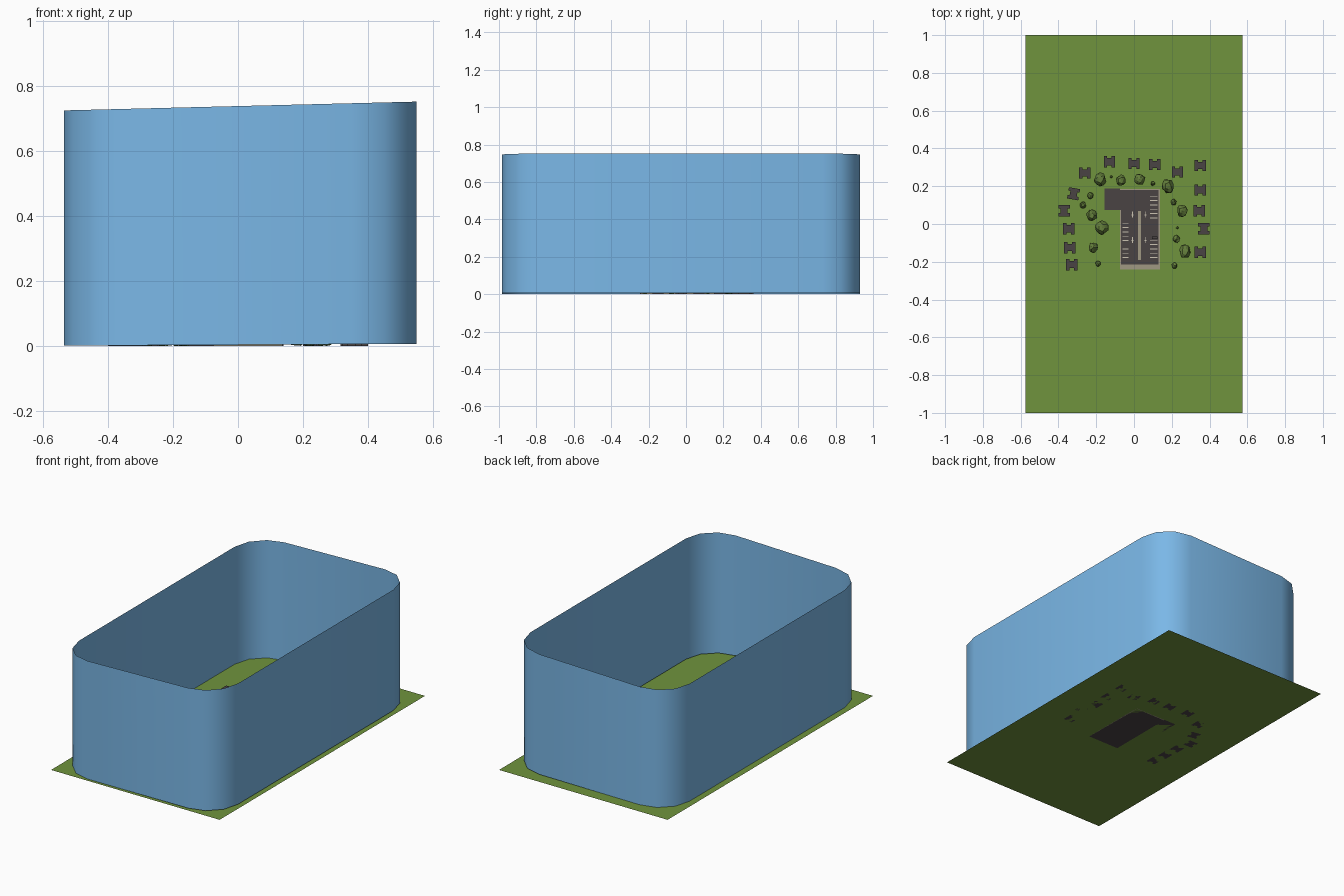
import bpy, bmesh, math, random
from mathutils import Matrix, Vector

random.seed(4)
default = bpy.data.objects.get("Cube")
if default:
    bpy.data.objects.remove(default, do_unlink=True)


def linear(channel):
    c = channel / 255
    return c / 12.92 if c <= 0.04045 else ((c + 0.055) / 1.055) ** 2.4


def material(name, *rgb):
    mat = bpy.data.materials.new(name)
    colour = [linear(c) for c in rgb] + [1]
    mat.use_nodes = True
    mat.diffuse_color = colour
    mat.node_tree.nodes["Principled BSDF"].inputs["Base Color"].default_value = colour
    return mat


SKY = material("sky blue", 124, 186, 234)
GRASS = material("grass green", 112, 148, 61)
TARMAC = material("dark grey", 74, 67, 68)
KERB = material("kerb beige", 160, 152, 130)
PAINT = material("line paint", 205, 198, 180)
LEAF = material("leaf green", 98, 124, 58)


def finish(name, bm, mat, smooth=False):
    mesh = bpy.data.meshes.new(name)
    bm.normal_update()
    bm.to_mesh(mesh)
    bm.free()
    mesh.materials.append(mat)
    for poly in mesh.polygons:
        poly.use_smooth = smooth
    obj = bpy.data.objects.new(name, mesh)
    bpy.context.collection.objects.link(obj)
    return obj


def add_box(bm, x0, x1, y0, y1, z0, z1):
    place = Matrix.Translation(((x0 + x1) / 2, (y0 + y1) / 2, (z0 + z1) / 2))
    size = Matrix.Diagonal((x1 - x0, y1 - y0, z1 - z0, 1))
    bmesh.ops.create_cube(bm, size=1, matrix=place @ size)


def plates(name, rects, z0, z1, mat):
    bm = bmesh.new()
    for rect in rects:
        add_box(bm, *rect, z0, z1)
    return finish(name, bm, mat)


# Ground sheet
bm = bmesh.new()
bmesh.ops.create_grid(bm, x_segments=1, y_segments=1, size=1,
                      matrix=Matrix.Diagonal((0.575, 1, 1, 1)))
finish("ground", bm, GRASS)


# Sky surround: an open, slightly tilted tube with rounded corners
def build_surround():
    left, right, front, back, radius = -0.535, 0.55, -0.985, 0.93, 0.2
    corners = [(right, back), (left, back), (left, front), (right, front)]
    outline = []
    for quarter, (x, y) in enumerate(corners):
        cx = x - math.copysign(radius, x)
        cy = y - math.copysign(radius, y)
        for step in range(4):
            angle = math.radians(90 * quarter + 30 * step)
            outline.append((cx + radius * math.cos(angle), cy + radius * math.sin(angle)))
    bm = bmesh.new()
    rings = []
    for base, rise in ((0.001, 0.006), (0.725, 0.027)):
        rings.append([bm.verts.new((x, y, base + rise * (x - left) / (right - left)))
                      for x, y in outline])
    low, high = rings
    count = len(outline)
    for i in range(count):
        j = (i + 1) % count
        bm.faces.new((low[i], low[j], high[j], high[i]))
    finish("sky_surround", bm, SKY, smooth=True)


build_surround()

# Car park surface, side yard and kerbs
lot_left, lot_right, lot_front, lot_back = -0.075, 0.137, -0.24, 0.18
plates("car_park", [(lot_left, lot_right, lot_front, lot_back),
                    (-0.155, lot_left, 0.075, 0.187)], 0, 0.004, TARMAC)
edge = 0.006
plates("kerbs", [(lot_right - edge, lot_right, lot_front, lot_back),
                 (lot_left, lot_left + edge, lot_front, 0.075),
                 (lot_left, lot_right, lot_back, lot_back + edge),
                 (lot_left, lot_right, lot_front, lot_front + 0.025),
                 (0.022, 0.038, -0.19, 0.07)], 0, 0.007, KERB)

# Parking bay lines and lane arrows
lines = []
for x0, x1, start, count in ((0.086, 0.124, 0.03, 6), (0.086, 0.124, -0.18, 5),
                             (-0.062, -0.03, -0.09, 5), (-0.062, -0.03, -0.18, 3)):
    for i in range(count):
        y = start + 0.023 * i
        lines.append((x0, x1, y, y + 0.004))
for x in (-0.008, 0.06):
    for y in (0.035, -0.1):
        lines.append((x - 0.002, x + 0.002, y, y + 0.03))
        lines.append((x - 0.005, x + 0.005, y + 0.01, y + 0.016))
plates("painted_lines", lines, 0.003, 0.0055, PAINT)

# Parked car
plates("parked_car", [(0.095, 0.125, -0.08, -0.066)], 0.004, 0.014, TARMAC)


# Houses: blocks with a notch in the front and back walls
def add_house(bm, x, y, turn, height):
    half, notch, depth = 0.03, 0.012, 0.011
    side = [(half, -half), (half, half), (notch, half), (notch, half - depth)]
    outline = side + [(-px, py) for px, py in reversed(side[1:])]
    outline += [(-half, -half), (-notch, -half), (-notch, depth - half),
                (notch, depth - half), (notch, -half)]
    place = Matrix.Translation((x, y, 0)) @ Matrix.Rotation(math.radians(turn), 4, "Z")
    face = bm.faces.new([bm.verts.new(place @ Vector((px, py, 0))) for px, py in outline])
    grown = bmesh.ops.extrude_face_region(bm, geom=[face])["geom"]
    tops = [v for v in grown if isinstance(v, bmesh.types.BMVert)]
    bmesh.ops.translate(bm, verts=tops, vec=(0, 0, height))


houses = [(-.26, .27, 0), (-.13, .33, 0), (0, .32, 0), (.11, .315, 0), (.23, .275, 0),
          (.35, .31, 0), (.35, .18, 0), (.345, .07, 0), (.37, -.025, 90), (.35, -.15, 0),
          (-.32, .16, 80), (-.37, .07, 90), (-.345, -.025, 0), (-.34, -.125, 0),
          (-.33, -.215, 0)]
bm = bmesh.new()
for x, y, turn in houses:
    add_house(bm, x, y, turn, 0.1)
bmesh.ops.recalc_face_normals(bm, faces=bm.faces)
finish("houses", bm, TARMAC)

# Bushes: irregular faceted mounds standing on the ground
bushes = [(-.18, .235, .04), (-.07, .23, .032), (.03, .235, .034), (.18, .2, .037),
          (.255, .07, .037), (.27, -.145, .035), (-.17, -.02, .038), (-.225, .045, .03),
          (-.215, -.125, .03), (-.23, .15, .017), (-.27, .1, .02), (.21, .115, .017),
          (.225, -.08, .022), (.1, .215, .014), (-.19, -.21, .016), (.215, -.22, .016),
          (.23, -.02, .007), (-.12, .25, .007)]
bm = bmesh.new()
for x, y, radius in bushes:
    stretch = Matrix.Diagonal((random.uniform(0.8, 1), random.uniform(0.9, 1.1), 1.1, 1))
    place = Matrix.Translation((x, y, radius)) @ stretch
    verts = bmesh.ops.create_icosphere(bm, subdivisions=2, radius=radius, matrix=place)["verts"]
    centre = Vector((x, y, radius))
    for v in verts:
        v.co = centre + (v.co - centre) * random.uniform(0.82, 1.08)
        v.co.z = max(v.co.z, 0)
finish("bushes", bm, LEAF)
